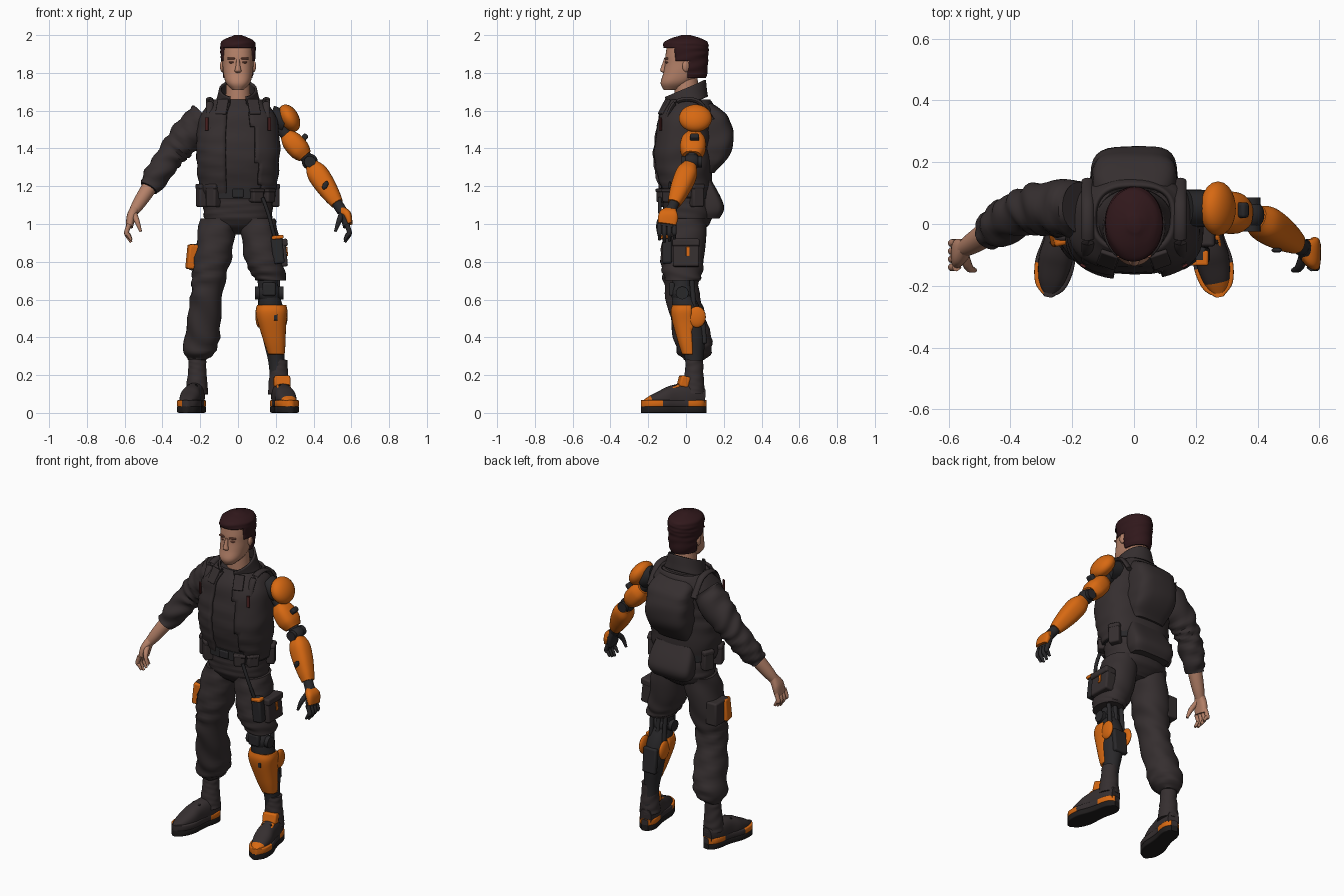
import bpy, bmesh, math
from mathutils import Vector, Matrix, Euler

if "Cube" in bpy.data.objects:
    bpy.data.objects.remove(bpy.data.objects["Cube"], do_unlink=True)


def material(name, *colour):
    mat = bpy.data.materials.new(name)
    mat.use_nodes = True
    mat.diffuse_color = (*colour, 1)
    mat.node_tree.nodes["Principled BSDF"].inputs["Base Color"].default_value = (*colour, 1)
    return mat


cloth = material("dark cloth", .036, .028, .029)
orange = material("orange armour", .68, .14, .006)
skin = material("skin", .46, .22, .14)
brown = material("brown hair", .03, .009, .011)
metal = material("dark metal", .022, .021, .023)
rubber = material("black rubber", .014, .012, .012)
red = material("dark red", .07, .015, .015)
shade = material("lip and brow", .24, .09, .06)


def finish(name, bm, materials, rule=None, thickness=0, bevel=0):
    """Turn a bmesh into a smooth shaded object with sharp edges kept."""
    bmesh.ops.recalc_face_normals(bm, faces=bm.faces)
    for face in bm.faces:
        face.smooth = True
        if rule:
            face.material_index = rule(face.calc_center_median())
    mesh = bpy.data.meshes.new(name)
    bm.to_mesh(mesh)
    bm.free()
    mesh.set_sharp_from_angle(angle=math.pi / 4)
    for mat in materials:
        mesh.materials.append(mat)
    obj = bpy.data.objects.new(name, mesh)
    bpy.context.collection.objects.link(obj)
    if thickness:
        obj.modifiers.new("thickness", "SOLIDIFY").thickness = thickness
    if bevel:
        rounding = obj.modifiers.new("rounding", "BEVEL")
        rounding.width, rounding.segments = bevel, 3
    return obj


def spline(values, t):
    """Catmull-Rom through evenly spaced numbers or points."""
    if not isinstance(values, list):
        return values
    last = len(values) - 1
    i = min(int(t * last), last - 1)
    f = t * last - i
    a, b, c, d = (values[max(0, min(last, i + k))] for k in (-1, 0, 1, 2))
    return b + (c - a + (2 * a - 5 * b + 4 * c - d + (3 * (b - c) + d - a) * f) * f) * (f / 2)


def loft(name, path, radii, *materials, squash=1, depth=None, along=False, sides=28, steps=24,
         power=2, folds=0, tilt=0, keep=None, caps=True, rule=None, thickness=0):
    """Skin rounded rings along a path, level or across the path direction."""
    path = [Vector(point) for point in path]
    bm = bmesh.new()
    rings = []
    for i in range(steps + 1):
        t = i / steps
        centre, width = spline(path, t), spline(radii, t)
        height = depth or width * spline(squash, t)
        u, v = Vector((1, 0, 0)), Vector((0, 1, 0))
        if along:
            before, after = max(0, i - 1) / steps, min(steps, i + 1) / steps
            heading = (spline(path, after) - spline(path, before)).normalized()
            v = Vector((0, 0, 1)) if abs(heading.y) > .8 else v
            v = (v - heading * v.dot(heading)).normalized()
            u = v.cross(heading)
        ring = []
        for j in range(sides):
            angle = math.tau * j / sides
            c, s = (math.copysign(abs(w) ** (2 / power), w) for w in (math.cos(angle), math.sin(angle)))
            arm = u * c * max(width, .002) + v * s * max(height, .002)
            wave = math.sin(i * 1.3 + 3 * math.sin(angle + i / 5)) + math.sin(i - 4 * angle) / 2
            point = centre + arm + arm.normalized() * folds * wave
            point.z += tilt * arm.y
            ring.append(bm.verts.new(point))
        rings.append(ring)
    for low, high in zip(rings, rings[1:]):
        for j in range(sides):
            bm.faces.new((low[j - 1], low[j], high[j], high[j - 1]))
    if caps:
        bm.faces.new(rings[0])
        bm.faces.new(rings[-1])
    if keep:
        cut = [face for face in bm.faces if not keep(face.calc_center_median())]
        bmesh.ops.delete(bm, geom=cut, context="FACES")
    return finish(name, bm, materials, rule, thickness)


def placement(at, size, tilt, lean, spin):
    return Matrix.LocRotScale(Vector(at), Euler((tilt, lean, spin)), Vector(size))


def box(name, at, size, mat, tilt=0, lean=0, spin=0, bevel=.01):
    bm = bmesh.new()
    bmesh.ops.create_cube(bm, size=1, matrix=placement(at, size, tilt, lean, spin))
    return finish(name, bm, [mat], bevel=min(bevel, min(size) / 3))


def ball(name, at, size, mat, tilt=0, lean=0, spin=0):
    bm = bmesh.new()
    bmesh.ops.create_uvsphere(bm, u_segments=24, v_segments=16, radius=1,
                              matrix=placement(at, size, tilt, lean, spin))
    return finish(name, bm, [mat])


def rod(name, start, end, radius, mat):
    return loft(name, [start, end], radius, mat, along=True, sides=16, steps=1)


def mirrored(points):
    return [Vector((-point[0], *point[1:])) for point in points]


# Joints of the model's left side, mirrored for its right
shoulder, elbow = Vector((.17, .05, 1.57)), Vector((.38, .03, 1.33))
wrist, knuckle = Vector((.55, -.08, 1.07)), Vector((.575, -.1, 1))
hip, thigh, knee = Vector((.1, 0, 1.03)), Vector((.14, -.02, .8)), Vector((.165, -.02, .635))
calf, ankle = Vector((.19, .035, .4)), Vector((.215, .045, .28))

# Head, neck and face
loft("head", [(0, -.08, 1.71), (0, -.02, 1.8), (0, 0, 1.9), (0, 0, 1.99)],
     [.03, .065, .078, .082, .084, .074, .02], skin, squash=1.28, power=2.3, sides=40)
loft("neck", [(0, .01, 1.6), (0, 0, 1.78)], [.07, .06], skin)
loft("nose", [(0, -.11, 1.87), (0, -.12, 1.82), (0, -.11, 1.8)], [.008, .012, .018, .012], skin, sides=16)
box("mouth", (0, -.11, 1.775), (.045, .01, .009), shade)
for side in (-1, 1):
    turn = side / 4
    ball("ear", (side * .083, 0, 1.835), (.012, .02, .03), skin, spin=turn)
    box("eyebrow", (side * .036, -.105, 1.876), (.04, .014, .01), shade, spin=turn)
    ball("eye", (side * .034, -.1, 1.856), (.015, .01, .006), shade, spin=turn)


def above_hairline(point):
    forehead, temple, nape = 1.93, 1.865, 1.775
    return point.z > (forehead if point.y < -.055 else temple if point.y < .01 else nape)


loft("hair", [(0, .01, 1.77), (0, 0, 1.9), (0, 0, 2)], [.075, .085, .09, .094, .085, .02], brown,
     squash=1.28, sides=48, steps=36, folds=.0015, keep=above_hairline, thickness=.012)

# Shirt, open jacket and collar
spine = [(0, 0, 1.14), (0, -.02, 1.4), (0, .02, 1.66)]
chest = [.185, .2, .21, .21, .19, .12]
bulk = [.66, .72, .7, .85]


def outside_opening(point):
    drop = 1.65 - point.z
    return point.y > 0 or point.x < -.05 - drop / 30 or point.x > .06 + drop / 8


loft("shirt", spine, [width - .012 for width in chest], cloth, squash=bulk, power=2.5, folds=.002)
loft("jacket", spine, [width + .01 for width in chest], cloth, squash=bulk, power=2.5, folds=.0025,
     sides=56, steps=30, keep=outside_opening, caps=False, thickness=.014)
loft("collar", [(0, .01, 1.63), (0, -.01, 1.715)], [.125, .11, .1], cloth, squash=[.85, 1.15], tilt=.42,
     sides=40, steps=8, caps=False, thickness=.012, keep=lambda p: p.y > 0 or abs(p.x) > .045)
for side in (-1, 1):
    box("lapel", (side * .085, -.115, 1.62), (.06, .016, .09), cloth, tilt=-.5, spin=side / 3)
    box("chest_tab", (side * .165, -.135, 1.53), (.02, .009, .07), red, spin=side / 2)
    loft("shoulder_strap", [(side * .15, y, z) for y, z in ((-.12, 1.5), (-.06, 1.64), (.06, 1.65), (.14, 1.55))],
         .02, cloth, depth=.012, along=True, sides=12)

# Back pack and hip pack
loft("back_pack", [(0, .1, 1.27), (0, .14, 1.4), (0, .13, 1.55), (0, .08, 1.65)],
     [.1, .13, .138, .137, .13, .08], cloth, squash=[.5, .78, .75, .5], power=3.5, folds=.002)
box("pack_flap", (0, .18, 1.53), (.22, .07, .1), cloth, tilt=.3, bevel=.02)
loft("hip_pack", [(0, .13, 1.03), (0, .14, 1.1), (0, .1, 1.23)], [.12, .14, .14, .12], cloth,
     squash=[.4, .42, .3], power=4)

# Hips, belt and pouches spaced around it
loft("hips", [(0, 0, 1.16), (0, .01, 1.05), (0, .015, .945)], [.18, .183, .17, .07], cloth,
     squash=.7, power=2.4, folds=.002)
loft("belt", [(0, 0, 1.135), (0, 0, 1.19)], .195, metal, squash=.7, power=2.4, sides=40, steps=2)
box("belt_buckle", (0, -.137, 1.163), (.06, .018, .045), metal)
for angle, tall in ((-1.2, True), (-.7, True), (.5, False), (.9, False), (2, True), (-2, True)):
    x, y = .195 * math.sin(angle), -.13 * math.cos(angle)
    length = .12 if tall else .07
    box("belt_pouch", (x, y, 1.15), (.065, .07, length), cloth, spin=angle)
    box("pouch_flap", (x, y, 1.15 + length * .4), (.07, .075, length / 4), cloth, spin=angle)

# Trouser legs, the left one ending above the knee
loft("right_trouser_leg", mirrored([hip, thigh, knee, calf, ankle]),
     [.095, .1, .1, .09, .084, .088, .092, .086, .05], cloth, squash=1.08, folds=.0045, steps=36, power=2.2)
loft("left_trouser_leg", [hip, thigh, (.176, -.015, .7)], [.095, .1, .1, .09, .08], cloth,
     squash=1.15, folds=.0035, steps=20, power=2.2)
box("right_cargo_pocket", (-.222, .01, .825), (.075, .13, .14), cloth)
box("right_pocket_plate", (-.238, -.035, .825), (.062, .07, .13), orange, lean=.1, spin=.2)
box("left_cargo_pocket", (.225, 0, .845), (.065, .14, .145), cloth, lean=-.1)
box("left_pocket_flap", (.228, 0, .9), (.07, .145, .04), cloth, lean=-.1)
box("pocket_tag", (.26, .01, .855), (.006, .018, .05), orange, lean=-.1)
holster = Vector((.21, -.1, .865))
box("holster", holster, (.06, .05, .15), metal, lean=-.1)
box("holster_band", holster + Vector((0, -.01, .065)), (.062, .05, .02), orange, lean=-.1)
loft("holster_strap", [(.13, -.14, 1.14), (.165, -.135, 1.04), holster], .01, metal, along=True, sides=10)

# Mechanical left knee and shin
ball("knee_joint", knee, (.062, .062, .058), metal)
axle = Vector((.075, 0, 0))
rod("knee_axle", knee - axle, knee + axle, .034, metal)
rod("thigh_core", thigh, knee, .052, metal)
for offset in (-.045, 0, .045):
    rod("knee_piston", knee + Vector((offset, .05, .07)), knee + Vector((offset, .065, -.1)), .013, metal)
box("knee_cap", knee + Vector((0, -.055, .02)), (.07, .03, .07), metal)
loft("calf_core", [knee, calf, (.215, .045, .15)], [.05, .068, .06, .042, .046], metal, squash=1.1)
loft("shin_plate", [(.178, 0, .57), (.18, 0, .48), (.204, .02, .31)], [.078, .084, .076, .06, .043], orange,
     squash=.95, sides=40, power=2.5, keep=lambda p: p.y < .034, caps=False, thickness=.012)
for x in (.11, .245):
    ball("calf_plate", (x, .058, .508), (.017, .047, .056), orange)
box("calf_panel", (.182, .09, .44), (.09, .03, .15), metal, tilt=.1)
box("shin_slot", (.2, -.075, .505), (.02, .008, .03), metal)


# Ankles and shoes, shaped straight and then toed out
def orange_trim(point, side):
    toe = point.y < -.07 and (side > 0 or point.x < -.02)
    return int(toe or point.y > .06 and abs(point.x) > .01)


for side, label in ((-1, "right"), (1, "left")):
    foot = Vector((side * .218, .04, .1))
    joint = Vector((side * ankle.x, ankle.y, ankle.z))
    loft(label + "_ankle", [joint, foot], [.046, .048, .055, .06], cloth, along=True, folds=.001)
    sole = [.02, .045, .052, .05, .055, .064, .06, .045, .012]
    shoe = [loft(label + name, [(0, .17, z), (0, -.178, z)], sole, cloth if trim else rubber, orange,
                 depth=.018, along=True, power=8, rule=trim)
            for name, z, trim in (("_sole", .018, None), ("_shoe_trim", .05, lambda p: orange_trim(p, side)))]
    shoe.append(loft(label + "_shoe", [(0, .16, .08), (0, .03, .088), (0, -.07, .07), (0, -.17, .05)],
                     [.035, .05, .05, .055, .045, .02], cloth, orange, along=True, power=2.5,
                     squash=[1.4, 1.35, .9, .7], rule=lambda p: int(side > 0 and p.y < -.135)))
    for k in range(3):
        shoe.append(box(label + "_lace", (0, -.03 * k, .142 - .014 * k), (.06, .014, .012), rubber, tilt=.4))
    if side > 0:
        shoe.append(box("ankle_guard", (0, .05, .165), (.085, .05, .06), orange, tilt=-.25))
        shoe.append(box("instep_guard", (0, 0, .13), (.075, .055, .025), orange, tilt=.4))
    for part in shoe:
        part.matrix_world = placement((side * .243, -.062, 0), (1, 1, 1), 0, 0, side / 5)

# Sleeved right arm
loft("right_sleeve", mirrored([shoulder, (.3, .05, 1.43), elbow, elbow.lerp(wrist, .55)]),
     [.085, .092, .085, .075, .07, .068, .05], cloth, along=True, folds=.005, steps=32)
loft("right_forearm", mirrored([elbow.lerp(wrist, .4), wrist]), [.04, .04, .035, .027], skin, along=True)


# Hands share one layout
def hand(label, side, mat):
    def spot(x, y, z):
        return Vector((side * (knuckle.x + x), knuckle.y + y, knuckle.z + z))

    loft(label + "_palm", [spot(-.03, .025, .085), spot(-.01, .01, .04), spot(0, 0, -.015)],
         [.024, .024, .019], mat, squash=[1.1, 1.8, 2.3], along=True, power=2.5)
    for i in range(4):
        y, lift = .026 * i - .04, .012 * abs(i - 1.3)
        loft(label + "_finger", [spot(0, y, 0), spot(.015, y, -.045), spot(.005, y, lift - .075),
                                 spot(-.01, y, lift - .1)], [.013, .012, .007], mat, along=True, sides=12)
    loft(label + "_thumb", [spot(-.025, 0, .055), spot(-.04, -.04, .015), spot(-.06, -.05, -.04)],
         [.016, .014, .007], mat, along=True, sides=12)


hand("right", -1, skin)
hand("left", 1, metal)

# Mechanical left arm
rod("shoulder_socket", shoulder, shoulder + Vector((.08, 0, -.03)), .06, metal)
ball("shoulder_plate", (.272, .05, 1.56), (.05, .088, .078), orange, lean=-.5)
rod("upper_arm_core", shoulder, elbow, .032, metal)
loft("upper_arm_plate", [shoulder.lerp(elbow, .4), shoulder.lerp(elbow, .88)], [.035, .054, .056, .04],
     orange, squash=1.2, along=True, power=2.6)
box("upper_arm_slot", (.345, .045, 1.45), (.03, .05, .06), metal, lean=.7)
ball("elbow_joint", elbow, (.042, .048, .042), metal)
pivot = Vector((0, .055, 0))
rod("elbow_axle", elbow - pivot, elbow + pivot, .03, metal)
loft("forearm_plate", [elbow.lerp(wrist, .08), elbow.lerp(wrist, .85)], [.038, .056, .055, .045, .034],
     orange, along=True, power=2.5)
ball("forearm_slot", (.462, -.085, 1.205), (.014, .008, .024), metal, lean=.5)
rod("left_wrist", elbow.lerp(wrist, .8), wrist, .028, metal)
loft("hand_plate", [wrist, (.578, -.092, 1.05), (.592, -.1, 1)], [.022, .022, .014], orange,
     squash=[1.4, 2.3, 3.4], along=True, power=3)
